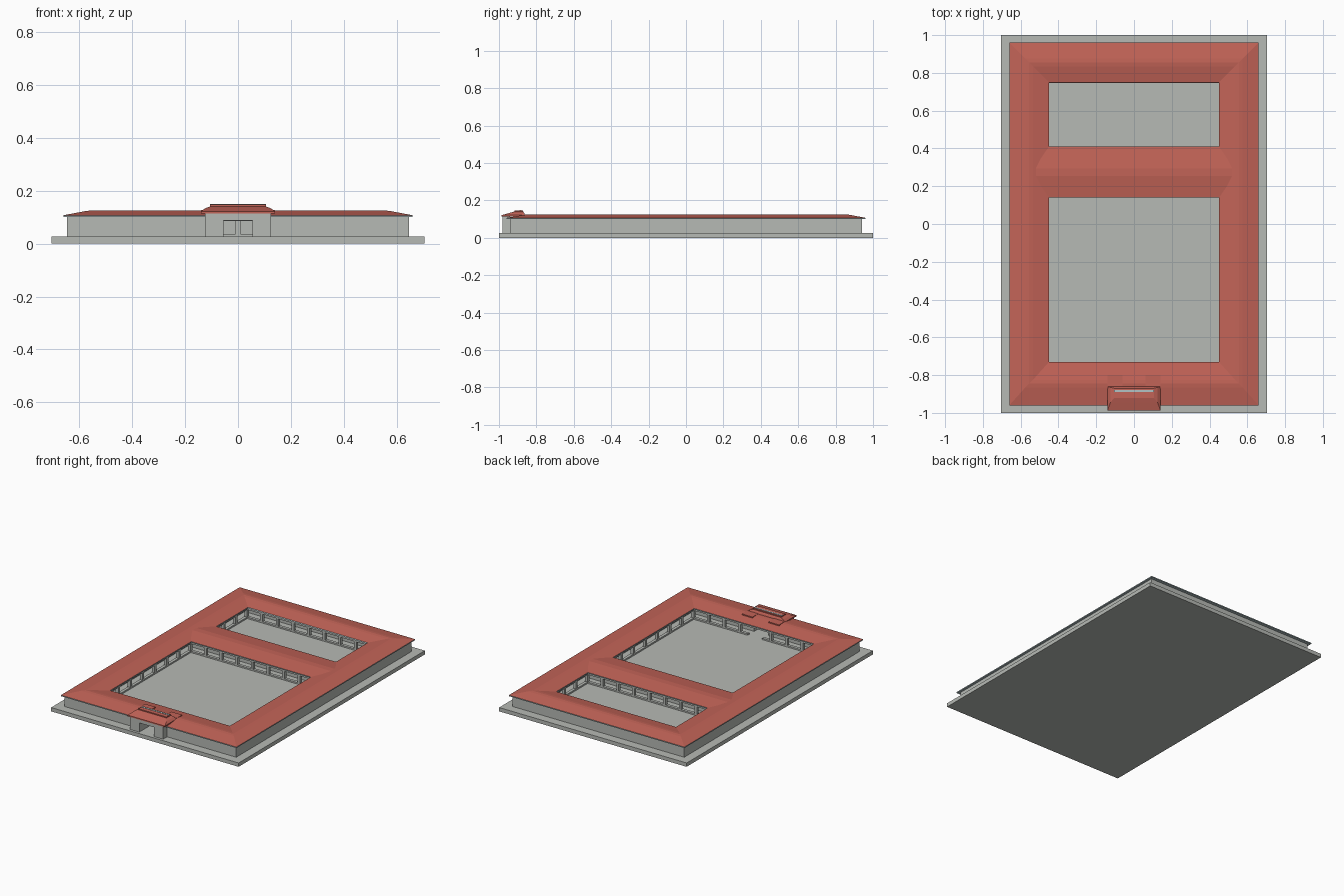
import bpy, bmesh, math

if "Cube" in bpy.data.objects:
    bpy.data.objects.remove(bpy.data.objects["Cube"])


def material(name, rgb):
    m = bpy.data.materials.new(name)
    m.diffuse_color = (*rgb, 1)
    m.use_nodes = True
    m.node_tree.nodes["Principled BSDF"].inputs["Base Color"].default_value = m.diffuse_color
    return m


STONE = material("grey stone", (0.47, 0.49, 0.46))
TILE = material("red roof tile", (0.54, 0.125, 0.095))
TRIM = material("pale blue grey trim", (0.45, 0.55, 0.56))


def finish(name, bm, mats):
    bmesh.ops.recalc_face_normals(bm, faces=bm.faces)
    me = bpy.data.meshes.new(name)
    bm.to_mesh(me)
    bm.free()
    for m in mats:
        me.materials.append(m)
    ob = bpy.data.objects.new(name, me)
    bpy.context.collection.objects.link(ob)
    return ob


def add_box(bm, x0, x1, y0, y1, z0, z1):
    x0, x1 = sorted((x0, x1))
    y0, y1 = sorted((y0, y1))
    v = bmesh.ops.create_cube(bm, size=1)["verts"]
    for p in v:
        p.co = ((x0 + x1) / 2 + p.co.x * (x1 - x0),
                (y0 + y1) / 2 + p.co.y * (y1 - y0),
                (z0 + z1) / 2 + p.co.z * (z1 - z0))


def boxes(name, dims, mat):
    bm = bmesh.new()
    for d in dims:
        add_box(bm, *d)
    return finish(name, bm, [mat])


def loft(name, rects, mats, closed=False, trim=()):
    """Join rectangles (x half width, y0, y1, z) into a skin; trim = band indices in second material."""
    bm = bmesh.new()
    rings = [[bm.verts.new(c) for c in ((-x, a, z), (x, a, z), (x, b, z), (-x, b, z))]
             for x, a, b, z in rects]
    n = len(rings)
    for i in range(n if closed else n - 1):
        r, s = rings[i], rings[(i + 1) % n]
        for k in range(4):
            f = bm.faces.new((r[k], r[(k + 1) % 4], s[(k + 1) % 4], s[k]))
            f.material_index = int(i in trim)
    if not closed:
        bm.faces.new(rings[0])
        bm.faces.new(rings[-1])
    return finish(name, bm, mats)


FLOOR, EAVE = 0.026, 0.10
X_IN, Y_FRONT, Y_BACK = 0.45, -0.73, 0.75      # courtyard roof opening
CROSS0, CROSS1 = 0.14, 0.41                    # cross wing eaves

# Ground slab
boxes("base_slab", [(-0.705, 0.705, -1, 1, 0, FLOOR)], STONE)

# Outer wings, with a passage through the front one
boxes("side_walls", [(s * 0.645, s * 0.53, -0.94, 0.94, FLOOR, EAVE) for s in (-1, 1)], STONE)
boxes("back_wall", [(-0.53, 0.53, 0.83, 0.94, FLOOR, EAVE)], STONE)
boxes("front_wall", [(s * 0.055, s * 0.53, -0.94, -0.81, FLOOR, EAVE) for s in (-1, 1)]
      + [(-0.055, 0.055, -0.94, -0.81, 0.088, EAVE)], STONE)
boxes("cross_wing_wall", [(-0.53, 0.53, 0.22, 0.33, FLOOR, EAVE)], STONE)


# Arcades around both courtyards: kerb, beam and square posts
def arcade(name, axis, at, a, b, count, gap=0.0):
    lo, hi, half = at - 0.01, at + 0.01, 0.009
    runs = [(a, -gap), (gap, b)] if gap else [(a, b)]
    spans = [(p, q, FLOOR, 0.036) for p, q in runs] + [(a, b, 0.086, EAVE)]
    for i in range(count + 1):
        c = a + (b - a) * i / count
        if abs(c) >= gap:
            spans.append((c - half, c + half, FLOOR, EAVE))
    dims = [(p, q, lo, hi, z0, z1) if axis == "x" else (lo, hi, p, q, z0, z1)
            for p, q, z0, z1 in spans]
    boxes(name, dims, STONE)


arcade("front_arcade", "x", Y_FRONT - 0.02, -0.47, 0.47, 8, gap=0.055)
arcade("cross_front_arcade", "x", CROSS0 + 0.02, -0.47, 0.47, 8)
arcade("cross_back_arcade", "x", CROSS1 - 0.02, -0.47, 0.47, 8)
arcade("back_arcade", "x", Y_BACK + 0.015, -0.47, 0.47, 8)
for side, s in (("left", -1), ("right", 1)):
    arcade(side + "_large_court_arcade", "y", s * 0.47, Y_FRONT - 0.02, CROSS0 + 0.02, 7)
    arcade(side + "_small_court_arcade", "y", s * 0.47, CROSS1 - 0.02, Y_BACK + 0.015, 3)

# Ring roof: pale fascia, tiled slopes to a ridge, flat soffit
loft("main_roof", [
    (0.66, -0.96, 0.96, EAVE),
    (0.66, -0.96, 0.96, 0.107),
    (0.575, -0.865, 0.875, 0.123),
    (0.555, -0.845, 0.855, 0.125),
    (0.535, -0.825, 0.835, 0.123),
    (X_IN, Y_FRONT, Y_BACK, 0.107),
    (X_IN, Y_FRONT, Y_BACK - 0.003, EAVE),
], [TILE, TRIM], closed=True, trim=(0, 5, 6))

# Cross wing roof: ridged prism running into the ring roof
bm = bmesh.new()
profile = [(CROSS0, EAVE), (CROSS0, 0.107), (0.255, 0.122), (0.295, 0.122), (CROSS1, 0.107), (CROSS1, EAVE)]
ends = [[bm.verts.new((s * (0.46 + max(0, z - 0.107) * 4), y, z)) for y, z in profile] for s in (-1, 1)]
for i in range(6):
    j = (i + 1) % 6
    f = bm.faces.new((ends[0][i], ends[0][j], ends[1][j], ends[1][i]))
    f.material_index = int(i in (0, 4, 5))
for e in ends:
    bm.faces.new(e)
finish("cross_wing_roof", bm, [TILE, TRIM])

# Entrance porch: two piers and a lintel
boxes("porch_piers", [(s * 0.055, s * 0.125, -0.982, -0.94, FLOOR, 0.113) for s in (-1, 1)], STONE)
boxes("porch_lintel", [(-0.055, 0.055, -0.982, -0.94, 0.088, 0.113)], STONE)

# Porch roof: thin slab with a notch at the back, hipped top and ridge cap
boxes("porch_roof_slab", [(-0.14, 0.14, -0.987, -0.86, 0.113, 0.121)]
      + [(s * 0.06, s * 0.14, -0.86, -0.80, 0.116, 0.126) for s in (-1, 1)], TILE)
loft("porch_hip_roof", [
    (0.14, -0.987, -0.86, 0.121),
    (0.125, -0.945, -0.865, 0.133),
    (0.105, -0.92, -0.87, 0.140),
], [TILE])
boxes("porch_ridge", [(-0.105, 0.105, -0.918, -0.872, 0.139, 0.147)], TILE)
boxes("porch_ridge_cap", [(-0.105, 0.105, -0.89, -0.88, 0.146, 0.149)], TRIM)
